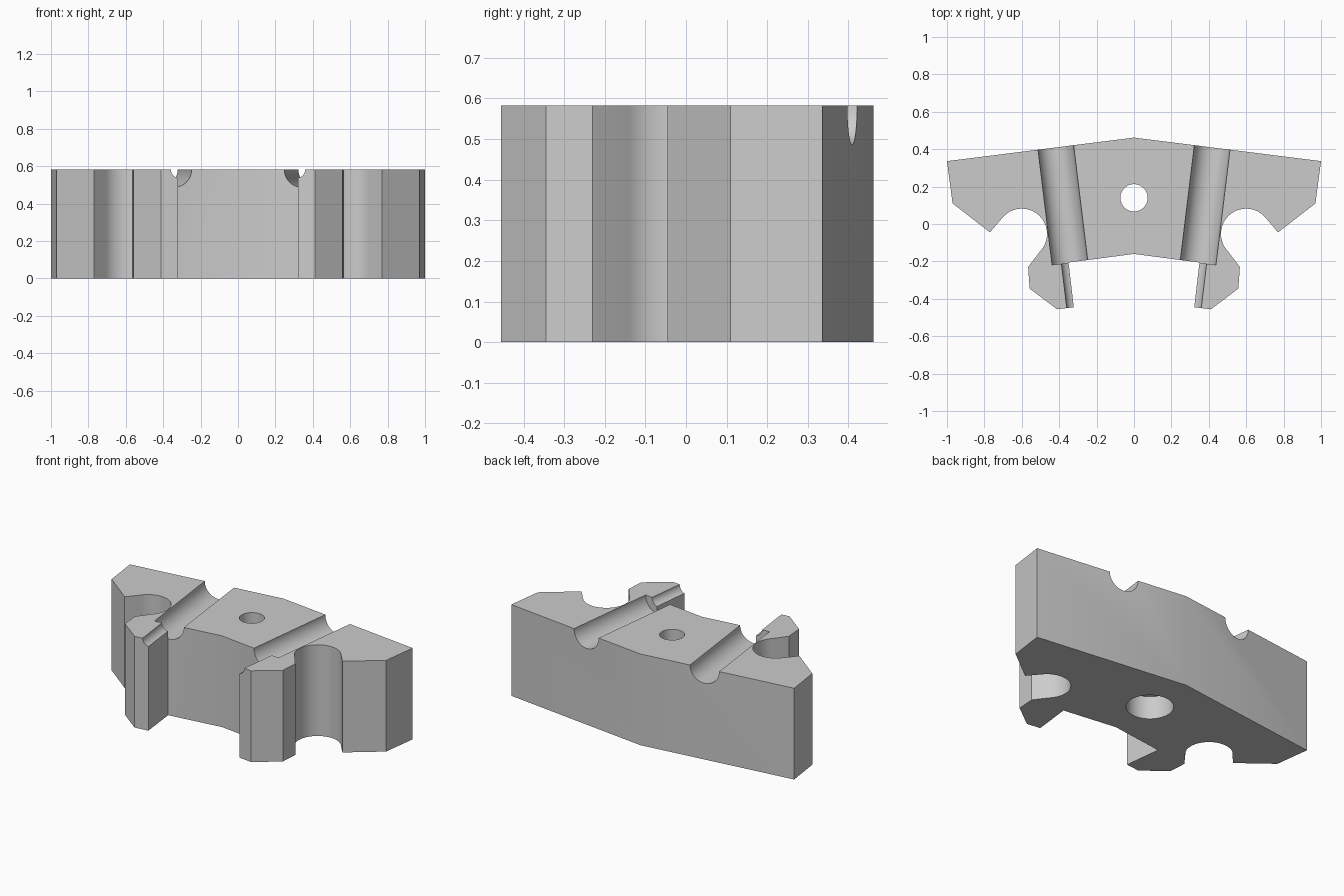
import bpy
import bmesh
import math
from mathutils import Matrix, Vector

if "Cube" in bpy.data.objects:
    bpy.data.objects.remove(bpy.data.objects["Cube"], do_unlink=True)

HEIGHT = 0.583

grey = bpy.data.materials.new("plain grey")
grey.use_nodes = True
color = (0.6, 0.6, 0.6, 1)
grey.diffuse_color = color
grey.node_tree.nodes["Principled BSDF"].inputs["Base Color"].default_value = color


def add_object(name, bm):
    bmesh.ops.recalc_face_normals(bm, faces=bm.faces)
    mesh = bpy.data.meshes.new(name)
    bm.to_mesh(mesh)
    bm.free()
    mesh.materials.append(grey)
    obj = bpy.data.objects.new(name, mesh)
    bpy.context.collection.objects.link(obj)
    return obj


def rod(name, start, end, radius):
    """Cylinder between two points, used as a cutter."""
    start, end = Vector(start), Vector(end)
    axis = end - start
    turn = axis.to_track_quat("Z", "Y").to_matrix().to_4x4()
    bm = bmesh.new()
    bmesh.ops.create_cone(bm, cap_ends=True, segments=64, radius1=radius, radius2=radius,
                          depth=axis.length,
                          matrix=Matrix.Translation((start + end) / 2) @ turn)
    obj = add_object(name, bm)
    obj.hide_render = True
    return obj


# Half outline of the block, from the back ridge round to the front ridge
arc = [(0.6 + 0.135 * math.cos(a), -0.053 + 0.135 * math.sin(a))
       for a in (math.radians(38 + 187 * i / 32) for i in range(33))]
half = [(0, 0.462), (1, 0.336), (0.97, 0.11), (0.77, -0.045), *arc,
        (0.566, -0.23), (0.558, -0.345), (0.412, -0.456), (0.322, -0.445),
        (0.35, -0.206), (0, -0.16)]
outline = half + [(-x, y) for x, y in reversed(half[1:-1])]

# Block with clamp jaws
bm = bmesh.new()
base = bm.faces.new([bm.verts.new((x, y, 0)) for x, y in outline])
top = bmesh.ops.extrude_face_region(bm, geom=[base])["geom"]
bmesh.ops.translate(bm, vec=(0, 0, HEIGHT),
                    verts=[v for v in top if isinstance(v, bmesh.types.BMVert)])
block = add_object("clamp_block", bm)

# Centre bolt hole, wider at the bottom
cutters = [rod("bolt_hole", (0, 0.14, -0.1), (0, 0.14, 0.7), 0.073),
           rod("counterbore", (0, 0.14, -0.1), (0, 0.14, 0.145), 0.135)]

# Slanted half-round grooves, wide over the block and narrow over the jaws
for side, s in (("left", 1), ("right", -1)):
    def along(y):
        return (s * (0.343 + 0.122 * (y + 0.205)), y, HEIGHT)
    cutters.append(rod(side + "_wide_groove", along(-0.207), along(0.6), 0.096))
    cutters.append(rod(side + "_narrow_groove", along(-0.6), along(-0.15), 0.046))

bpy.ops.object.select_all(action="DESELECT")
bpy.context.view_layer.objects.active = block
block.select_set(True)
for cutter in cutters:
    mod = block.modifiers.new(cutter.name, "BOOLEAN")
    mod.operation = "DIFFERENCE"
    mod.solver = "EXACT"
    mod.object = cutter
    bpy.ops.object.modifier_apply(modifier=mod.name)
    bpy.data.objects.remove(cutter, do_unlink=True)

bpy.ops.object.shade_smooth_by_angle(angle=math.radians(25))
